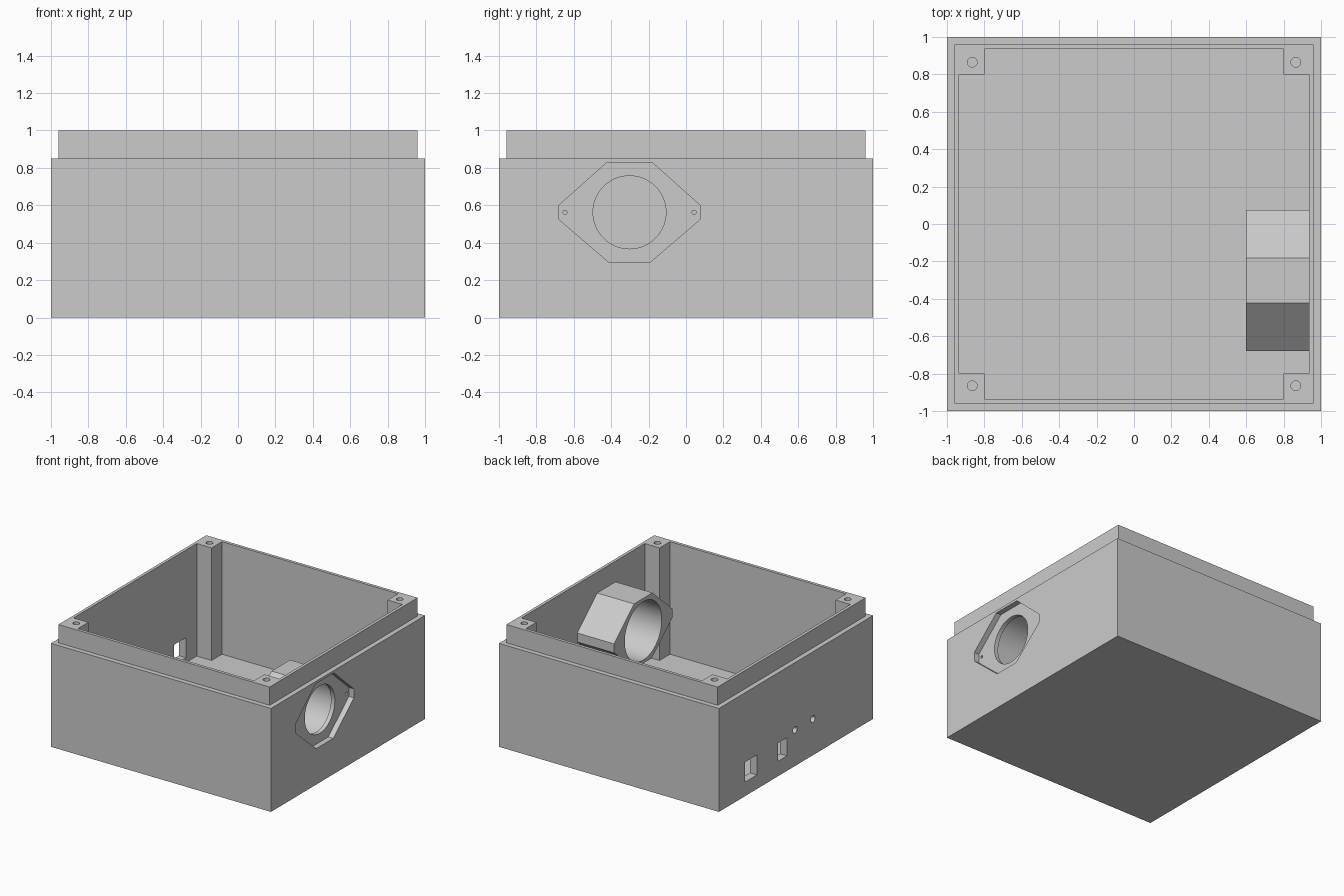
import bpy
import bmesh
from math import cos, sin, pi, radians

cube = bpy.data.objects.get("Cube")
if cube:
    bpy.data.objects.remove(cube, do_unlink=True)

grey = bpy.data.materials.new("light_grey_plastic")
grey.use_nodes = True
grey.diffuse_color = (0.6, 0.6, 0.6, 1)
grey.node_tree.nodes["Principled BSDF"].inputs["Base Color"].default_value = (0.6, 0.6, 0.6, 1)


def prism(name, outline, low, high, axis="z"):
    """Extrude a 2D outline along z (outline in x, y) or along x (outline in y, z)."""
    def place(p, d):
        return (p[0], p[1], d) if axis == "z" else (d, p[0], p[1])
    bm = bmesh.new()
    bottom = [bm.verts.new(place(p, low)) for p in outline]
    top = [bm.verts.new(place(p, high)) for p in outline]
    bm.faces.new(bottom)
    bm.faces.new(top)
    for i in range(len(outline)):
        j = (i + 1) % len(outline)
        bm.faces.new((bottom[i], bottom[j], top[j], top[i]))
    bmesh.ops.recalc_face_normals(bm, faces=bm.faces)
    mesh = bpy.data.meshes.new(name)
    bm.to_mesh(mesh)
    bm.free()
    mesh.materials.append(grey)
    obj = bpy.data.objects.new(name, mesh)
    bpy.context.collection.objects.link(obj)
    return obj


def circle(cx, cy, r, n=32):
    return [(cx + r * cos(2 * pi * i / n), cy + r * sin(2 * pi * i / n)) for i in range(n)]


def rect(x0, x1, y0, y1):
    return [(x0, y0), (x1, y0), (x1, y1), (x0, y1)]


def combine(target, tool, operation="DIFFERENCE"):
    """Apply a boolean and remove the tool object."""
    mod = target.modifiers.new(operation.lower(), "BOOLEAN")
    mod.operation = operation
    mod.solver = "EXACT"
    mod.object = tool
    bpy.ops.object.select_all(action="DESELECT")
    bpy.context.view_layer.objects.active = target
    target.select_set(True)
    bpy.ops.object.modifier_apply(modifier=mod.name)
    bpy.data.objects.remove(tool, do_unlink=True)


def finish(obj):
    bpy.ops.object.select_all(action="DESELECT")
    bpy.context.view_layer.objects.active = obj
    obj.select_set(True)
    bpy.ops.object.shade_smooth_by_angle(angle=radians(30))


# Case: solid block with a narrower lip on top
shoulder, lip, inner, post, floor = 0.85, 0.96, 0.935, 0.8, 0.075
case = prism("case_body", rect(-1, 1, -1, 1), 0, shoulder)
combine(case, prism("lip", rect(-lip, lip, -lip, lip), shoulder - 0.1, 1), "UNION")

# Cavity outline that leaves a square post in each corner
cavity = []
for sx, sy in ((1, 1), (-1, 1), (-1, -1), (1, -1)):
    corner = [(sx * inner, sy * post), (sx * post, sy * post), (sx * post, sy * inner)]
    cavity += corner if sx * sy > 0 else corner[::-1]
combine(case, prism("cavity", cavity, floor, 1.1))

# Screw holes in the posts
for sx in (-1, 1):
    for sy in (-1, 1):
        combine(case, prism("screw_hole", circle(sx * 0.865, sy * 0.865, 0.026, 24), 0.7, 1.1))

# Connector openings in the -x wall
for outline in (rect(0.506, 0.66, 0.115, 0.28), rect(0.117, 0.234, 0.123, 0.273),
                circle(0.013, 0.297, 0.027, 24), circle(-0.22, 0.297, 0.027, 24)):
    combine(case, prism("opening", outline, -1.1, -0.9, "x"))

# Eight-sided socket, set through the +x wall as a shallow pocket outside
cy, cz = -0.302, 0.5625
socket = [(cy + y, cz + z) for y, z in (
    (0.378, -0.037), (0.378, 0.037), (0.12, 0.267), (-0.12, 0.267),
    (-0.378, 0.037), (-0.378, -0.037), (-0.11, -0.267), (0.11, -0.267))]
combine(case, prism("pocket", socket, 0.9, 1.1, "x"))
finish(case)

# Housing behind the pocket: wide bore inside, narrower ring at the outer face
housing = prism("sensor_housing", socket, 0.6, 0.955, "x")
combine(housing, prism("wide_bore", circle(cy, cz, 0.24, 64), 0.5, 0.92, "x"))
combine(housing, prism("ring_bore", circle(cy, cz, 0.195, 64), 0.9, 1.1, "x"))
for side in (-1, 1):
    combine(housing, prism("pin_hole", circle(cy + side * 0.345, cz, 0.011, 16), 0.85, 1.1, "x"))
finish(housing)
